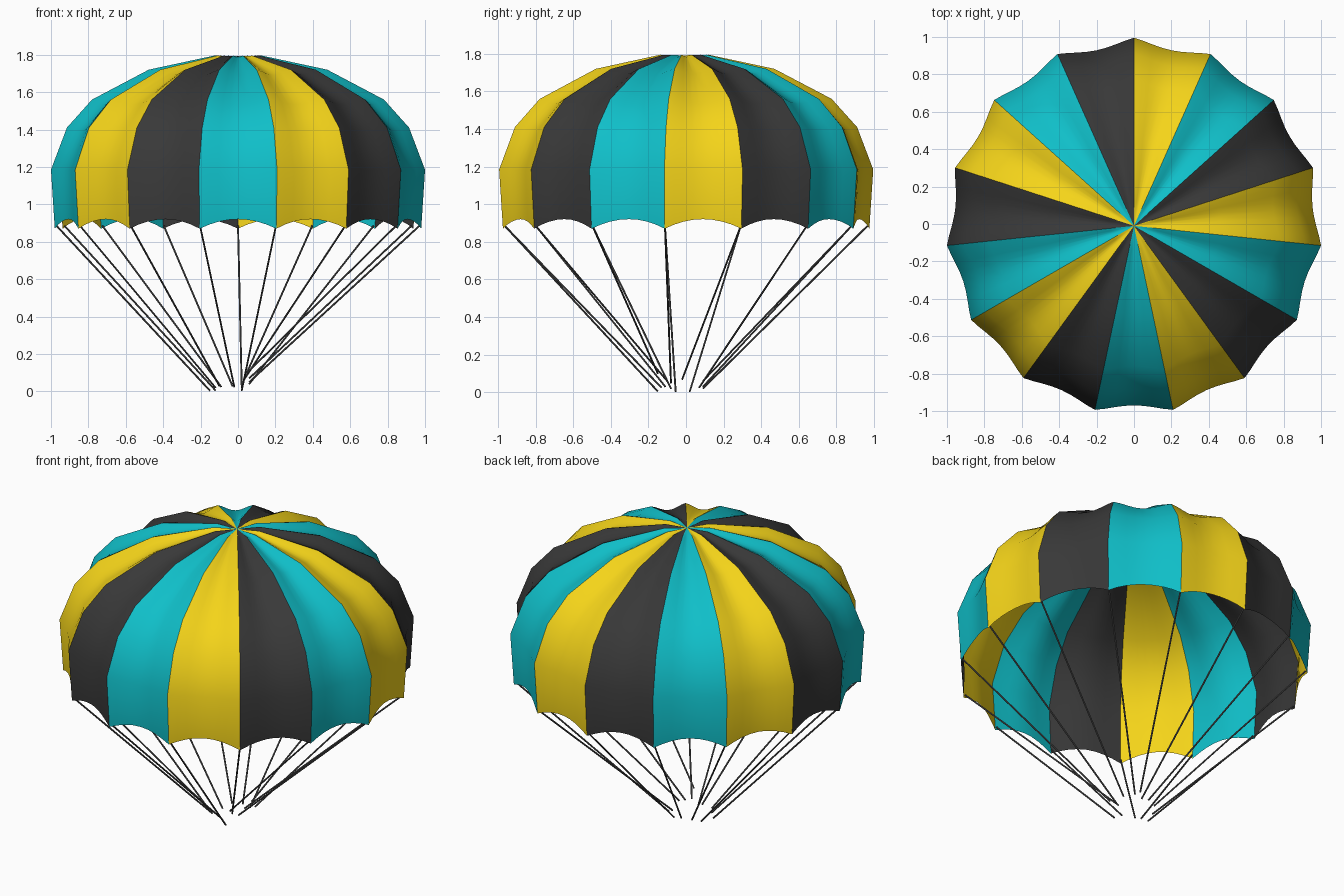
import bpy, bmesh
from math import cos, sin, pi, radians
from mathutils import Vector

if "Cube" in bpy.data.objects:
    bpy.data.objects.remove(bpy.data.objects["Cube"])

N, STEPS = 15, 8
CENTRE = Vector((0, -0.01, 0))


def material(name, rgb):
    m = bpy.data.materials.new(name)
    m.diffuse_color = (*rgb, 1)
    m.use_nodes = True
    m.node_tree.nodes["Principled BSDF"].inputs["Base Color"].default_value = m.diffuse_color
    return m


yellow = material("yellow", (0.91, 0.66, 0.01))
teal = material("teal", (0.005, 0.52, 0.58))
black = material("black", (0.04, 0.04, 0.04))
grey = material("cord_grey", (0.1, 0.1, 0.1))

# Seam profile: radius, height, inward sag at mid gore, lift at mid gore
PROFILE = [(0.0, 1.79, 0, 0), (0.13, 1.795, 0.012, 0), (0.48, 1.72, 0.03, 0),
           (0.785, 1.56, 0.032, 0), (0.92, 1.41, 0.028, 0),
           (1.0055, 1.185, 0.024, 0), (0.985, 0.87, 0.012, 0.05)]


def seam_angle(i):
    return radians(90 - 24 * i)


def polar(r, a, z):
    return CENTRE + Vector((r * cos(a), r * sin(a), z))


def gore_point(i, k, u):
    r, z, sag, lift = PROFILE[k]
    a, b = seam_angle(i), seam_angle(i + 1)
    p = polar(r, a, z).lerp(polar(r, b, z), u)
    # the sag goes inward along the profile normal
    r0, z0 = PROFILE[max(k - 1, 0)][:2]
    r1, z1 = PROFILE[min(k + 1, len(PROFILE) - 1)][:2]
    n = Vector((z0 - z1, r1 - r0)).normalized()
    d = sag * sin(pi * u) ** 1.5
    mid = (a + b) / 2
    p -= Vector((n.x * cos(mid), n.x * sin(mid), n.y)) * d
    p.z += lift * (1 - (2 * u - 1) ** 2)
    return p


# Canopy: separate gores so that the seams stay crisp
bm = bmesh.new()
for i in range(N):
    apex = bm.verts.new(gore_point(i, 0, 0))
    rows = [[bm.verts.new(gore_point(i, k, s / STEPS)) for s in range(STEPS + 1)]
            for k in range(1, len(PROFILE))]
    faces = []
    for s in range(STEPS):
        faces.append(bm.faces.new((apex, rows[0][s + 1], rows[0][s])))
        for top, low in zip(rows, rows[1:]):
            faces.append(bm.faces.new((top[s], top[s + 1], low[s + 1], low[s])))
    for f in faces:
        f.material_index = i % 3
        f.smooth = True
        f.normal_update()
        if f.normal.dot(f.calc_center_median() - Vector((0, 0, 0.8))) < 0:
            f.normal_flip()
mesh = bpy.data.meshes.new("canopy")
bm.to_mesh(mesh)
bm.free()
for m in (yellow, teal, black):
    mesh.materials.append(m)
canopy = bpy.data.objects.new("canopy", mesh)
bpy.context.collection.objects.link(canopy)

# Cords: uneven lower ends, clockwise from the back seam
ENDS = [(0.02, 0.09, 0.02), (0.03, 0.09, 0.06), (0.06, 0.08, 0.04), (0.06, -0.02, 0.07),
        (0.06, -0.08, 0.05), (0.05, -0.15, 0.1), (0.03, -0.1, 0.06), (0.02, -0.15, 0.005),
        (-0.02, -0.13, 0.025), (-0.1, -0.11, 0.03), (-0.12, -0.08, 0.02), (-0.15, -0.055, 0.004),
        (-0.12, 0.02, 0.005), (-0.09, 0.07, 0.025), (-0.03, 0.09, 0.03)]
for i, end in enumerate(ENDS):
    top, low = polar(0.975, seam_angle(i), 0.885), Vector(end)
    axis = top - low
    bpy.ops.mesh.primitive_cylinder_add(vertices=8, radius=0.005, depth=axis.length,
                                        location=(top + low) / 2,
                                        rotation=axis.to_track_quat('Z', 'Y').to_euler())
    cord = bpy.context.object
    cord.name = f"cord_{i + 1}"
    cord.data.materials.append(grey)
    bpy.ops.object.shade_smooth_by_angle()
